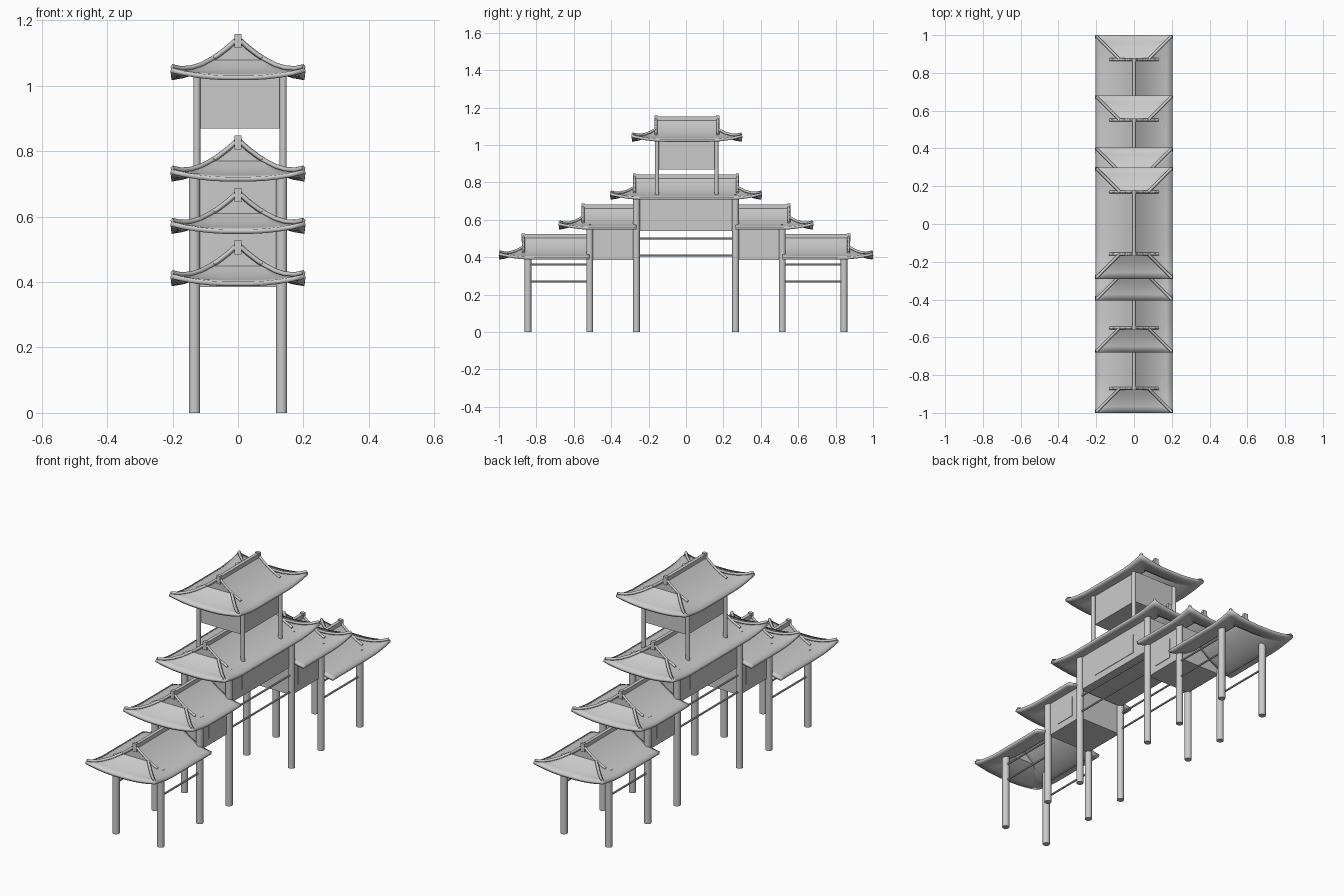
import bpy, bmesh, math
from mathutils import Vector

cube = bpy.data.objects.get("Cube")
if cube:
    bpy.data.objects.remove(cube)

stone = bpy.data.materials.new("plain_grey")
stone.use_nodes = True
GREY = (0.6, 0.6, 0.6, 1)
stone.diffuse_color = GREY
stone.node_tree.nodes["Principled BSDF"].inputs["Base Color"].default_value = GREY

HALF = 0.205    # half width of every roof
HIP = 0.13      # depth of the hipped ends


def link(name, data):
    ob = bpy.data.objects.new(name, data)
    bpy.context.collection.objects.link(ob)
    data.materials.append(stone)
    return ob


def smooth(ob):
    bpy.ops.object.select_all(action='DESELECT')
    ob.select_set(True)
    bpy.context.view_layer.objects.active = ob
    bpy.ops.object.shade_smooth_by_angle(angle=math.radians(35))


def box(name, lo, hi):
    bm = bmesh.new()
    bmesh.ops.create_cube(bm, size=1)
    lo, hi = Vector(lo), Vector(hi)
    for v in bm.verts:
        v.co = Vector(a * b for a, b in zip(v.co, hi - lo)) + (lo + hi) / 2
    me = bpy.data.meshes.new(name)
    bm.to_mesh(me)
    bm.free()
    return link(name, me)


def rod(name, a, b, radius, sides=14):
    a, b = Vector(a), Vector(b)
    bpy.ops.mesh.primitive_cylinder_add(vertices=sides, radius=radius,
                                        depth=(b - a).length, location=(a + b) / 2)
    ob = bpy.context.object
    ob.name = name
    ob.rotation_euler = (b - a).to_track_quat('Z', 'Y').to_euler()
    ob.data.materials.append(stone)
    smooth(ob)


def bar(name, points, radius):
    # square-section ridge swept along a path
    cu = bpy.data.curves.new(name, 'CURVE')
    cu.dimensions = '3D'
    cu.bevel_depth = radius
    cu.bevel_resolution = 0
    cu.use_fill_caps = True
    sp = cu.splines.new('POLY')
    sp.points.add(len(points) - 1)
    for p, co in zip(sp.points, points):
        p.co = (*co, 1)
    link(name, cu)


def roof(name, y0, y1, eave, inner_open=False, side=1):
    # hipped gable roof; an open inner end stays straight
    def clamp(v):
        return max(0, min(1, v))

    def surf(x, y, d):
        gap = y1 - y if inner_open else min(y1 - y, y - y0)
        lift = 0.024 * (clamp(1 - gap / 0.18) * clamp(1 - (HALF - abs(x)) / 0.18)) ** 2
        return Vector((x, y * side, eave + 0.016 + 0.1 * d + 2.1 * d * d + lift))

    bm = bmesh.new()

    def sheet(f, rows, cols):
        grid = [[bm.verts.new(f(d, c / cols)) for c in range(cols + 1)] for d in rows]
        for r0, r1 in zip(grid, grid[1:]):
            for c in range(cols):
                bm.faces.new((r0[c], r0[c + 1], r1[c + 1], r1[c]))

    low = [HIP * i / 4 for i in range(5)]
    high = [HIP + (HALF - HIP) * i / 3 for i in range(1, 4)]
    ends = [(y1, 1)] if inner_open else [(y1, 1), (y0, -1)]

    # long slopes
    for sx in (-1, 1):
        def slope(d, t):
            inset = min(d, HIP)
            a = y0 if inner_open else y0 + inset
            return surf(sx * (HALF - d), a + (y1 - inset - a) * t, d)
        sheet(slope, low + high, 20)

    # hipped ends with the gables above
    for ye, s in ends:
        def hip(d, t):
            return surf((HALF - d) * (2 * t - 1), ye - s * d, d)
        sheet(hip, low, 10)
        yg = ye - s * HIP
        base = [hip(HIP, i / 10) for i in range(11)]
        right = [surf(HALF - d, yg, d) for d in high]
        left = [surf(d - HALF, yg, d) for d in reversed(high[:-1])]
        bm.faces.new([bm.verts.new(p) for p in base + right + left])

    bmesh.ops.remove_doubles(bm, verts=bm.verts, dist=0.0001)
    bmesh.ops.recalc_face_normals(bm, faces=bm.faces)
    if sum(f.normal.z * f.calc_area() for f in bm.faces) < 0:
        bmesh.ops.reverse_faces(bm, faces=bm.faces)
    me = bpy.data.meshes.new(name)
    bm.to_mesh(me)
    bm.free()
    ob = link(name, me)
    mod = ob.modifiers.new("thickness", 'SOLIDIFY')
    mod.thickness = 0.014
    mod.offset = -1
    smooth(ob)

    # top ridge
    ya = y0 if inner_open else y0 + HIP - 0.006
    yb = y1 - HIP + 0.006
    lo, hi = sorted((ya * side, yb * side))
    box(name + "_ridge", (-0.009, lo, eave + 0.108), (0.009, hi, eave + 0.138))
    up = Vector((0, 0, 0.005))
    for ye, s in ends:
        yg = ye - s * HIP
        box(name + "_ridge_end", (-0.011, yg * side - 0.009, eave + 0.1),
            (0.011, yg * side + 0.009, eave + 0.143))
        for sx in (-1, 1):
            # descending gable ridge and corner ridge
            bar(name + "_gable_ridge",
                [surf(sx * x, yg, HALF - x) + up for x in (0, 0.03, 0.06, 0.09, 0.13)], 0.008)
            bar(name + "_corner_ridge",
                [surf(sx * (HALF - d), ye - s * d, d) + up
                 for d in (0.004, 0.03, 0.06, 0.09, 0.13)], 0.008)


# roofs, centre tiers then the stepped wings
roof("top_roof", -0.29, 0.30, 1.015)
roof("main_roof", -0.405, 0.405, 0.705)
for side in (-1, 1):
    roof("middle_wing_roof", 0.265, 0.68, 0.545, True, side)
    roof("outer_wing_roof", 0.515, 1.0, 0.385, True, side)

# enclosed rooms
box("top_room", (-0.12, -0.15, 0.87), (0.131, 0.16, 1.045))
box("main_room", (-0.13, -0.26, 0.54), (0.13, 0.26, 0.735))
for side in (-1, 1):
    lo, hi = sorted((0.27 * side, 0.512 * side))
    box("wing_room", (-0.13, lo, 0.385), (0.13, hi, 0.575))

# window plates
for sx in (-1, 1):
    x = sorted((sx * 0.128, sx * 0.133))
    box("main_window", (x[0], -0.15, 0.575), (x[1], 0.15, 0.68))
    for sy in (-1, 1):
        y = sorted((sy * 0.325, sy * 0.435))
        box("wing_window", (x[0], y[0], 0.42), (x[1], y[1], 0.53))

# columns and rails
for sx in (-1, 1):
    for sy in (-1, 1):
        for y, top in ((0.845, 0.415), (0.515, 0.575), (0.265, 0.735)):
            rod("column", (sx * 0.133, sy * y, 0), (sx * 0.133, sy * y, top), 0.018)
        x, y = sx * 0.132 + 0.006, sy * 0.159 + 0.004
        rod("top_column", (x, y, 0.73), (x, y, 1.045), 0.011)
        for z in (0.27, 0.36):
            rod("wing_rail", (sx * 0.133, sy * 0.515, z), (sx * 0.133, sy * 0.845, z), 0.005, 8)
    for z in (0.41, 0.50):
        rod("centre_rail", (sx * 0.133, -0.265, z), (sx * 0.133, 0.265, z), 0.005, 8)
